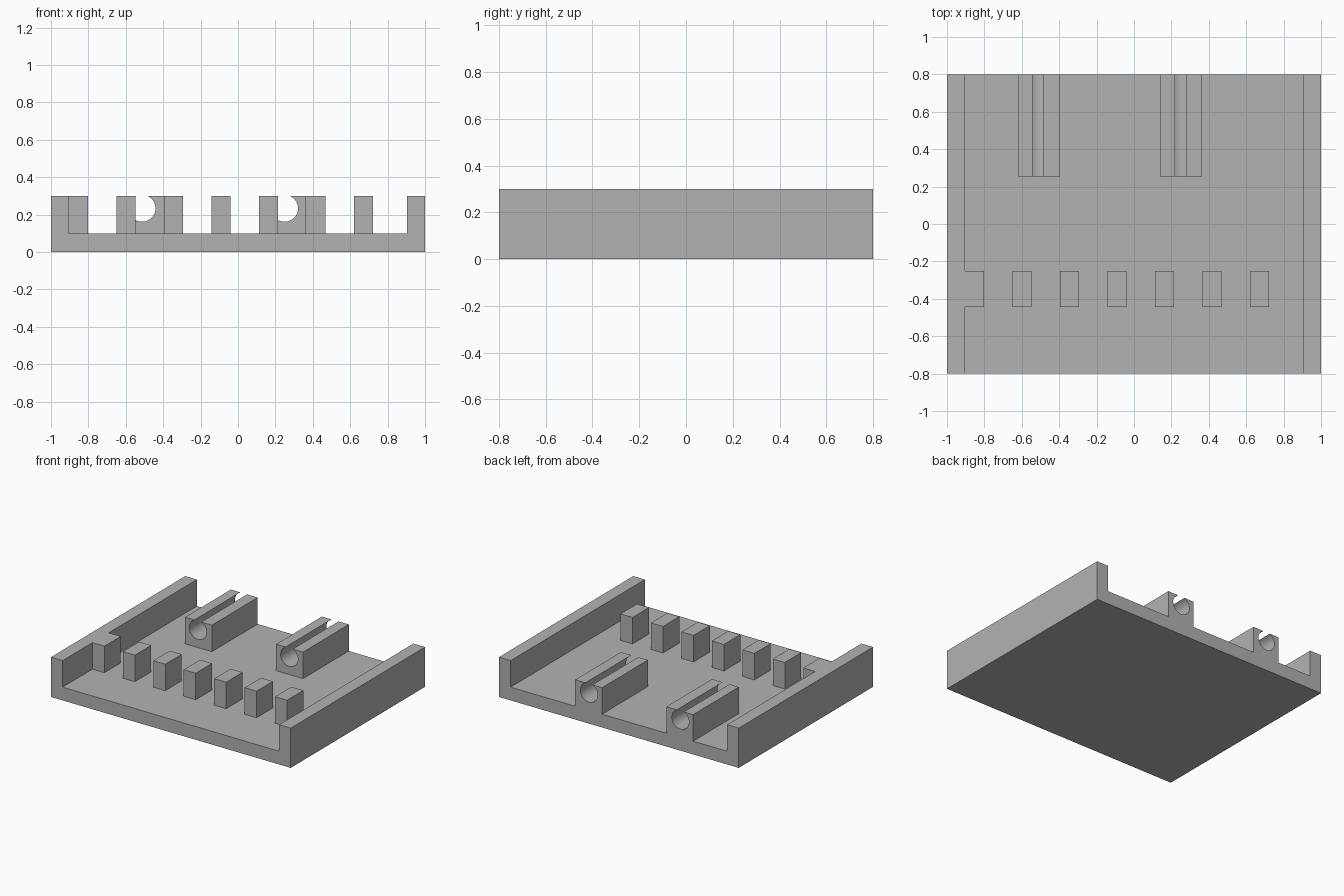
import bpy, bmesh, math

cube = bpy.data.objects.get("Cube")
if cube:
    bpy.data.objects.remove(cube, do_unlink=True)

grey = bpy.data.materials.new("plain grey")
grey.use_nodes = True
colour = (0.448, 0.448, 0.448, 1)
grey.diffuse_color = colour
grey.node_tree.nodes["Principled BSDF"].inputs["Base Color"].default_value = colour

FLOOR, TOP = 0.10, 0.30      # floor surface and common top height
WALL = 0.903                 # inner face of the side walls


def extrude_profile(name, profile, y0, y1, smooth=False):
    """Extrude an (x, z) outline along y."""
    bm = bmesh.new()
    face = bm.faces.new([bm.verts.new((x, y0, z)) for x, z in profile])
    out = bmesh.ops.extrude_face_region(bm, geom=[face])
    moved = [g for g in out["geom"] if isinstance(g, bmesh.types.BMVert)]
    bmesh.ops.translate(bm, verts=moved, vec=(0, y1 - y0, 0))
    bmesh.ops.recalc_face_normals(bm, faces=bm.faces)
    mesh = bpy.data.meshes.new(name)
    bm.to_mesh(mesh)
    bm.free()
    mesh.materials.append(grey)
    obj = bpy.data.objects.new(name, mesh)
    bpy.context.collection.objects.link(obj)
    if smooth:
        bpy.ops.object.select_all(action='DESELECT')
        obj.select_set(True)
        bpy.context.view_layer.objects.active = obj
        bpy.ops.object.shade_smooth_by_angle(angle=math.radians(30))
    return obj


# Tray: floor with a wall along each side, open front and back
extrude_profile("tray", [(-1, 0), (1, 0), (1, TOP), (WALL, TOP), (WALL, FLOOR),
                         (-WALL, FLOOR), (-WALL, TOP), (-1, TOP)], -0.8, 0.8)

# Row of seven pegs, the first joined to the right wall
for i in range(7):
    x = -0.853 + 0.254 * i
    extrude_profile(f"peg_{i + 1}", [(x - 0.05, FLOOR), (x + 0.05, FLOOR),
                                     (x + 0.05, TOP), (x - 0.05, TOP)], -0.445, -0.25)


# Rod holders: blocks with a round channel that breaks through the top
def rod_holder(name, left, right, cx, cz=0.234, r=0.072, steps=40):
    start = math.asin((TOP - cz) / r)
    sweep = math.pi + 2 * start
    arc = [(cx + r * math.cos(start - sweep * i / steps),
            cz + r * math.sin(start - sweep * i / steps)) for i in range(steps + 1)]
    outline = [(left, FLOOR), (right, FLOOR), (right, TOP)] + arc + [(left, TOP)]
    extrude_profile(name, outline, 0.255, 0.8, smooth=True)


rod_holder("rod_holder_right", -0.62, -0.396, -0.513)
rod_holder("rod_holder_left", 0.14, 0.364, 0.249)
